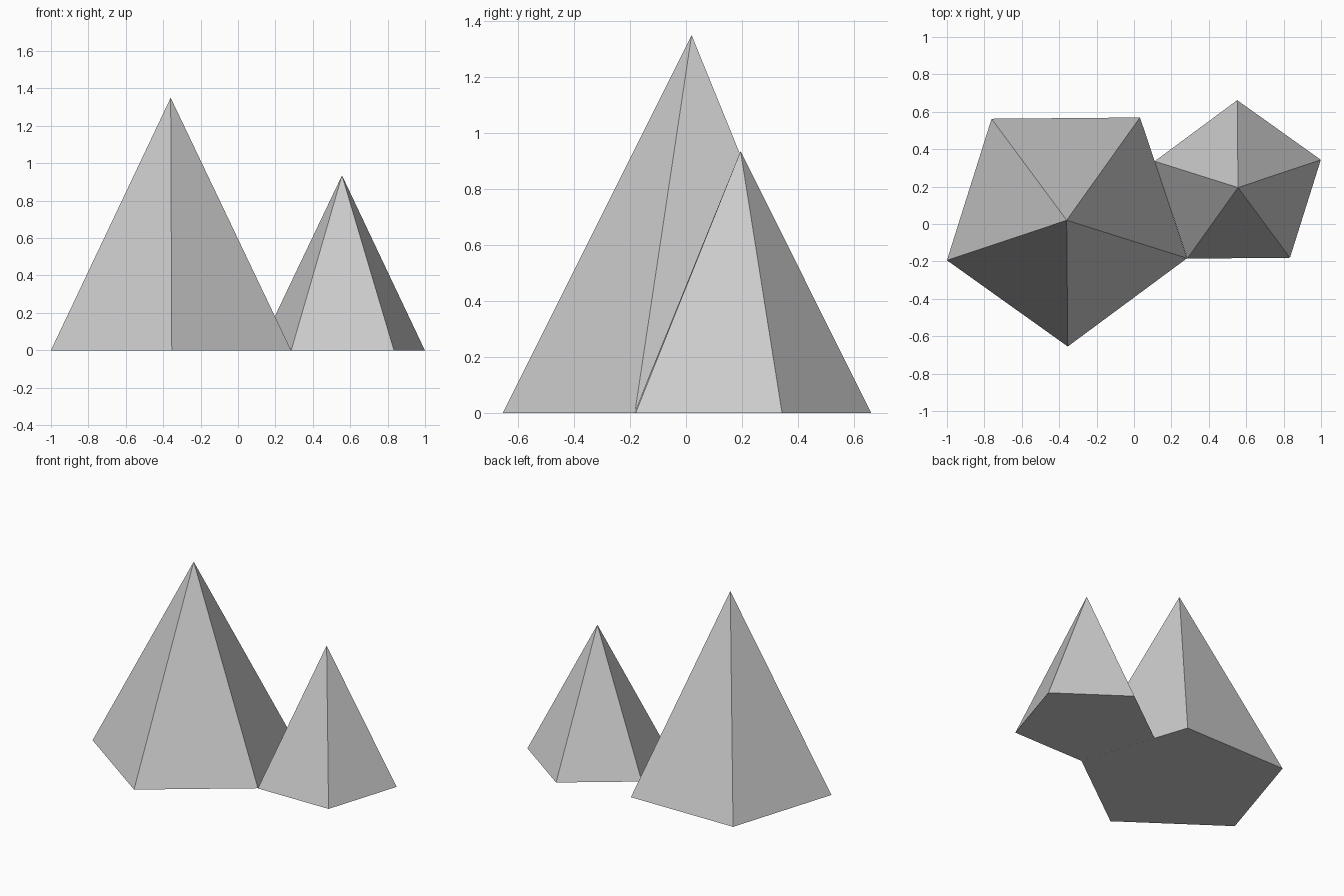
import bpy
from math import radians, sin, cos

if "Cube" in bpy.data.objects:
    bpy.data.objects.remove(bpy.data.objects["Cube"])


def pyramid(name, centre, radius, height, first_angle, sides=5):
    """Flat-shaded closed pyramid standing on z = 0."""
    cx, cy = centre
    angles = [radians(first_angle + 360 * i / sides) for i in range(sides)]
    verts = [(cx + radius * cos(a), cy + radius * sin(a), 0) for a in angles]
    verts.append((cx, cy, height))
    faces = [(i, (i + 1) % sides, sides) for i in range(sides)]
    faces.append(tuple(reversed(range(sides))))
    mesh = bpy.data.meshes.new(name)
    mesh.from_pydata(verts, [], faces)
    obj = bpy.data.objects.new(name, mesh)
    bpy.context.collection.objects.link(obj)
    return obj


# Two five-sided peaks that touch along one base edge
pyramid("large_peak", (-0.36, 0.02), 0.675, 1.35, -89.5)
pyramid("small_peak", (0.556, 0.195), 0.467, 0.935, 90.5)
